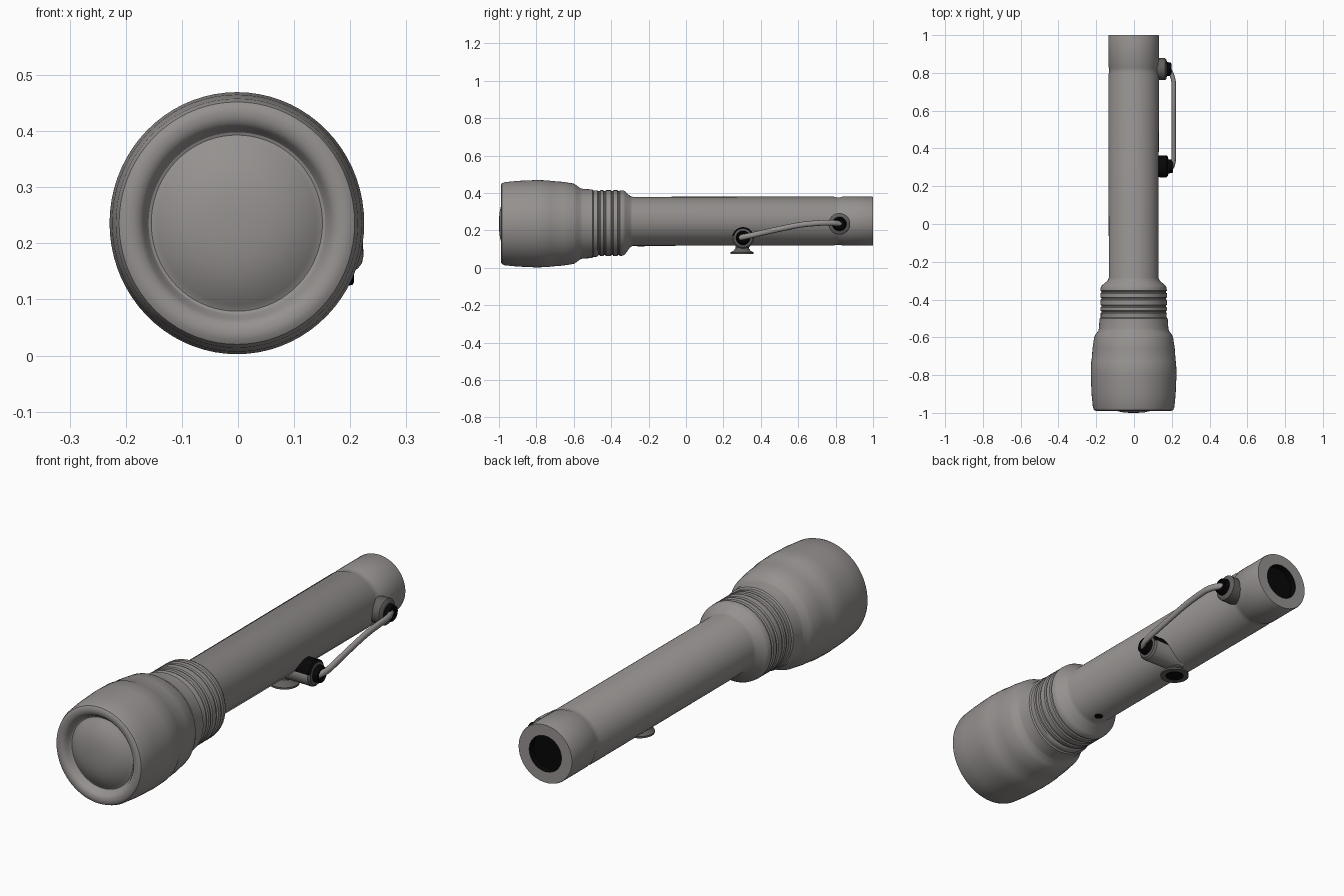
import bpy, bmesh, math
from mathutils import Vector, Matrix

if "Cube" in bpy.data.objects:
    bpy.data.objects.remove(bpy.data.objects["Cube"])


def material(name, rgb):
    m = bpy.data.materials.new(name)
    m.diffuse_color = (*rgb, 1)
    m.use_nodes = True
    m.node_tree.nodes["Principled BSDF"].inputs["Base Color"].default_value = m.diffuse_color
    return m


GREY = material("warm grey", (0.30, 0.283, 0.275))
BLACK = material("black", (0.002, 0.002, 0.002))
DARK = material("dark grey", (0.12, 0.115, 0.112))


def finish(name, bm, color=None, angle=32):
    """Turn a bmesh into a smooth-shaded object; color(center) gives the material slot."""
    bmesh.ops.recalc_face_normals(bm, faces=bm.faces[:])
    if color:
        for f in bm.faces:
            f.material_index = int(color(f.calc_center_median()))
    me = bpy.data.meshes.new(name)
    bm.to_mesh(me)
    bm.free()
    for m in (GREY, BLACK, DARK):
        me.materials.append(m)
    ob = bpy.data.objects.new(name, me)
    bpy.context.collection.objects.link(ob)
    bpy.ops.object.select_all(action='DESELECT')
    ob.select_set(True)
    bpy.context.view_layer.objects.active = ob
    bpy.ops.object.shade_smooth_by_angle(angle=math.radians(angle))
    return ob


def lathe(name, profile, matrix, n=64, color=None):
    """Spin (height, radius, sideways offset, x scale) points about local z."""
    bm = bmesh.new()
    rings = []
    for p in profile:
        h, r, off, sx = (*p, 0, 1)[:4] if len(p) == 2 else (*p, 1)[:4]
        rings.append([bm.verts.new((sx * r * math.cos(2 * math.pi * i / n),
                                    r * math.sin(2 * math.pi * i / n) + off, h))
                      for i in range(n)])
    for a, b in zip(rings, rings[1:]):
        for i in range(n):
            j = (i + 1) % n
            bm.faces.new((a[i], a[j], b[j], b[i]))
    bm.faces.new(rings[0])
    bm.faces.new(rings[-1])
    bm.transform(matrix)
    return finish(name, bm, color)


# local z -> world y, local y -> world z
ALONG_Y = Matrix(((1, 0, 0, -0.002), (0, 0, 1, 0), (0, 1, 0, 0), (0, 0, 0, 1)))


def along_x(x, y, z):
    return Matrix.Translation((x, y, z)) @ Matrix.Rotation(math.pi / 2, 4, 'Y')


# Head with domed lens, rounded rim and bell
HZ = 0.236
head = [(-1.0, 0.02), (-0.997, 0.06), (-0.99, 0.092), (-0.981, 0.115), (-0.972, 0.132),
        (-0.964, 0.145), (-0.959, 0.152), (-0.957, 0.157), (-0.959, 0.162), (-0.966, 0.167),
        (-0.977, 0.172), (-0.985, 0.179), (-0.989, 0.189), (-0.99, 0.198),
        (-0.989, 0.207), (-0.984, 0.216), (-0.97, 0.222), (-0.9, 0.229), (-0.8, 0.2335),
        (-0.73, 0.2315), (-0.725, 0.229), (-0.66, 0.224), (-0.6, 0.215), (-0.585, 0.205),
        (-0.565, 0.19), (-0.555, 0.187), (-0.5, 0.183), (-0.495, 0.177), (-0.48, 0.177)]
profile = [(y, r, HZ, 0.972 if y < -0.59 else 0.985) for y, r in head]

# Ribbed collar
for y in (-0.465, -0.435, -0.395, -0.36):
    profile += [(y - 0.007, 0.176, 0.239), (y - 0.003, 0.171, 0.239),
                (y + 0.003, 0.171, 0.239), (y + 0.007, 0.176, 0.239)]
profile += [(-0.335, 0.174, 0.24), (-0.325, 0.168, 0.241), (-0.3, 0.138, 0.247),
            (-0.285, 0.131, 0.249)]

# Barrel, tail cap groove and open tail end
barrel = [(0.79, 0.131, 1.025), (0.8, 0.127, 1.025), (0.825, 0.127, 1.025),
          (0.835, 0.131, 1.025), (0.995, 0.131, 1.025), (1.0, 0.129, 1.025),
          (1.0, 0.08, 1), (0.97, 0.079, 1), (0.97, 0.02, 1)]
profile += [(y, r, 0.25, s) for y, r, s in barrel]
lathe("flashlight_body", profile, ALONG_Y, 72,
      color=lambda c: c.y > 0.9 and math.hypot(c.x + 0.002, c.z - 0.25) < 0.0805)

# Clip mounts on the right side: dark base, black boss
lathe("rear_clip_mount",
      [(0.09, 0.058), (0.165, 0.058), (0.172, 0.05), (0.174, 0.038), (0.195, 0.034),
       (0.198, 0.028), (0.192, 0.024)],
      along_x(0, 0.82, 0.235), 32, color=lambda c: 1 if c.x > 0.1735 else 2)


def front_mount_color(c):
    if c.x > 0.181 or (c.z > 0.175 and c.x < 0.178):
        return 1
    return 2 if c.x > 0.17 else 0


lathe("front_clip_mount",
      [(0.0, 0.056), (0.1, 0.057), (0.172, 0.058), (0.18, 0.05), (0.182, 0.038),
       (0.204, 0.034), (0.207, 0.028), (0.2, 0.024)],
      along_x(0, 0.305, 0.16), 32, color=front_mount_color)

# Flared foot under the barrel
lathe("switch_foot",
      [(0.075, 0.04), (0.075, 0.062), (0.083, 0.062), (0.092, 0.045), (0.105, 0.036),
       (0.15, 0.036)],
      Matrix.Translation((0.02, 0.3, 0)), 32,
      color=lambda c: 1 if c.z < 0.076 and math.hypot(c.x - 0.02, c.y - 0.3) < 0.03 else 2)

# Small dark stud near the collar
lathe("collar_stud", [(0.115, 0.018), (0.14, 0.018)],
      Matrix.Translation((0.0, -0.24, 0)), 16, color=lambda c: 1)

# Curved clip strap: oval section swept along a smooth path
ctrl = [Vector(p) for p in ((0.186, 0.285, 0.158), (0.202, 0.305, 0.165), (0.211, 0.35, 0.174),
                            (0.211, 0.45, 0.197), (0.211, 0.6, 0.228), (0.211, 0.7, 0.239),
                            (0.210, 0.75, 0.241), (0.200, 0.79, 0.240), (0.182, 0.825, 0.236))]
path = []
for i in range(len(ctrl) - 1):
    p0, p1 = ctrl[max(i - 1, 0)], ctrl[i]
    p2, p3 = ctrl[i + 1], ctrl[min(i + 2, len(ctrl) - 1)]
    for k in range(5):
        t = k / 5
        path.append(0.5 * (2 * p1 + (p2 - p0) * t + (2 * p0 - 5 * p1 + 4 * p2 - p3) * t * t
                           + (3 * p1 - p0 - 3 * p2 + p3) * t ** 3))
path.append(ctrl[-1])
bm = bmesh.new()
rings = []
N = 12
for i, p in enumerate(path):
    tan = (path[min(i + 1, len(path) - 1)] - path[max(i - 1, 0)]).normalized()
    side = tan.cross(Vector((0, 0, 1))).normalized()
    up = side.cross(tan)
    rings.append([bm.verts.new(p + side * 0.012 * math.cos(2 * math.pi * k / N)
                               + up * 0.015 * math.sin(2 * math.pi * k / N)) for k in range(N)])
for a, b in zip(rings, rings[1:]):
    for k in range(N):
        bm.faces.new((a[k], a[(k + 1) % N], b[(k + 1) % N], b[k]))
bm.faces.new(rings[0])
bm.faces.new(rings[-1])
finish("clip_strap", bm, angle=40)
